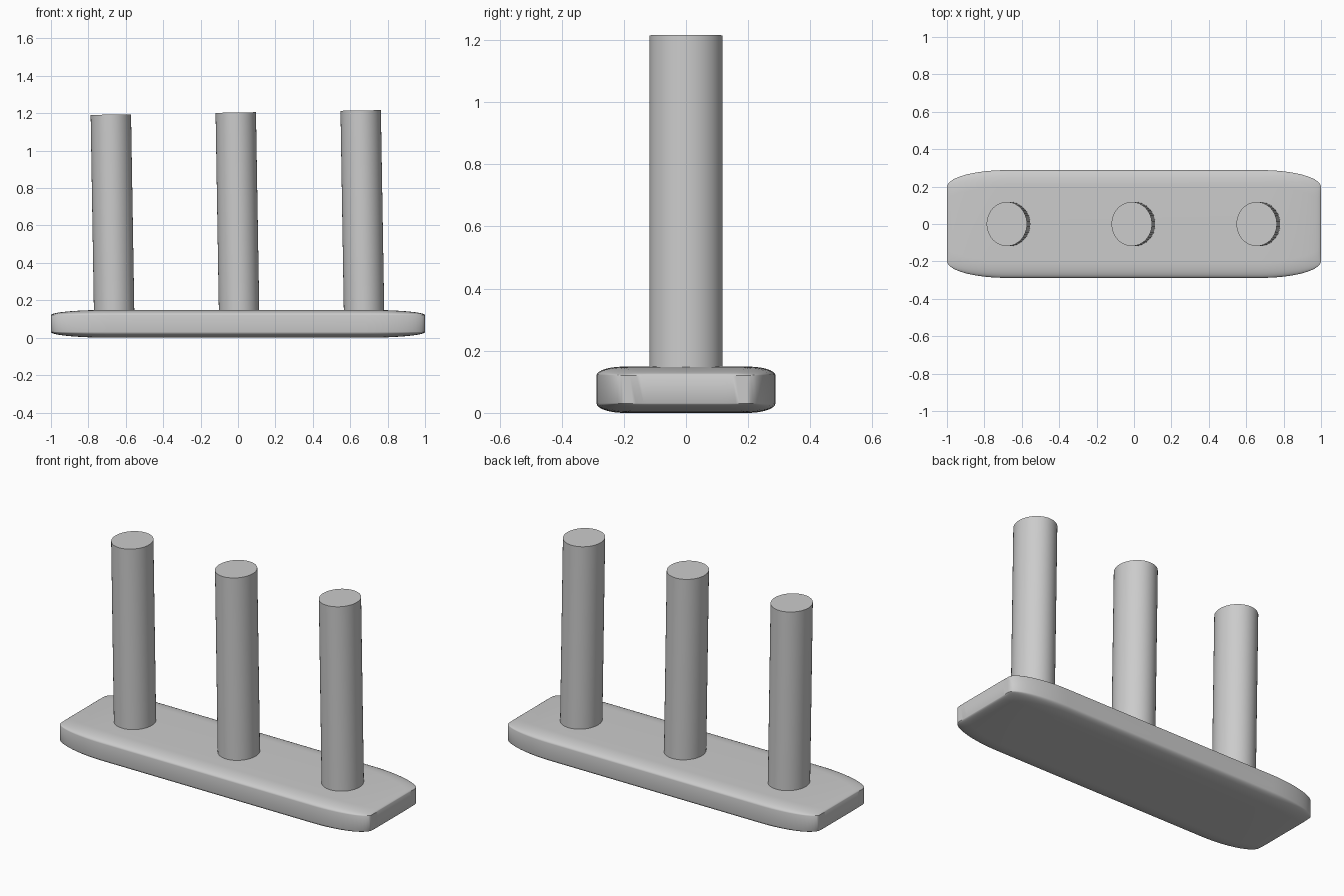
import bpy
import bmesh
from math import sin, cos, pi, radians
from mathutils import Matrix

cube = bpy.data.objects.get("Cube")
if cube:
    bpy.data.objects.remove(cube)

grey = bpy.data.materials.new("plain grey")
grey.use_nodes = True
colour = (0.6, 0.6, 0.6, 1)
grey.diffuse_color = colour
grey.node_tree.nodes["Principled BSDF"].inputs["Base Color"].default_value = colour


def finish(bm, name):
    bmesh.ops.recalc_face_normals(bm, faces=bm.faces)
    mesh = bpy.data.meshes.new(name)
    bm.to_mesh(mesh)
    bm.free()
    mesh.materials.append(grey)
    obj = bpy.data.objects.new(name, mesh)
    bpy.context.collection.objects.link(obj)
    bpy.ops.object.select_all(action='DESELECT')
    obj.select_set(True)
    bpy.context.view_layer.objects.active = obj
    bpy.ops.object.shade_smooth_by_angle(angle=radians(35))
    return obj


SIDE_LOW, SIDE_HIGH = 0.031, 0.121   # straight band around the base
RISE, EDGE = 0.028, 0.09             # crown height and edge rounding
STEPS = 10


def section(bm, x, swell):
    """Rounded cross-section of the base, narrower and thinner at its ends."""
    half = 0.198 + 0.09 * swell
    arc = [k / STEPS * pi / 2 for k in range(STEPS + 1)]
    top = [(half - EDGE + EDGE * cos(a), SIDE_HIGH + RISE * swell * sin(a)) for a in arc]
    low = [(y, SIDE_LOW + SIDE_HIGH - z) for y, z in top]
    low = [(y, SIDE_LOW - (SIDE_LOW - z) * SIDE_LOW / RISE) for y, z in low]
    ring = top + [(-y, z) for y, z in reversed(top)]
    ring += [(-y, z) for y, z in low] + list(reversed(low))
    return [bm.verts.new((x, y, z)) for y, z in ring]


# Base: loft with elliptical narrowing towards both flat ends
bm = bmesh.new()
half_stations = [(0.68 + 0.32 * sin(k / 14 * pi / 2), cos(k / 14 * pi / 2)) for k in range(15)]
stations = [(-x, s) for x, s in reversed(half_stations)] + half_stations
rings = [section(bm, x, s) for x, s in stations]
for a, b in zip(rings, rings[1:]):
    for i in range(len(a)):
        j = (i + 1) % len(a)
        bm.faces.new((a[i], a[j], b[j], b[i]))
bm.faces.new(rings[0])
bm.faces.new(rings[-1])
finish(bm, "base")

# Pegs: slightly oval cylinders, all leaning by the same small angle
BOTTOM, TOP = 0.06, 1.204
lean = Matrix.Rotation(radians(-0.95), 4, 'Y')
for name, x in (("right_peg", -0.668), ("middle_peg", 0), ("left_peg", 0.668)):
    bm = bmesh.new()
    bmesh.ops.create_cone(bm, cap_ends=True, segments=48, radius1=1, radius2=1, depth=1)
    place = Matrix.Translation((x + 0.008, 0, (BOTTOM + TOP) / 2))
    size = Matrix.Diagonal((0.108, 0.118, TOP - BOTTOM, 1))
    bm.transform(lean @ place @ size)
    finish(bm, name)
